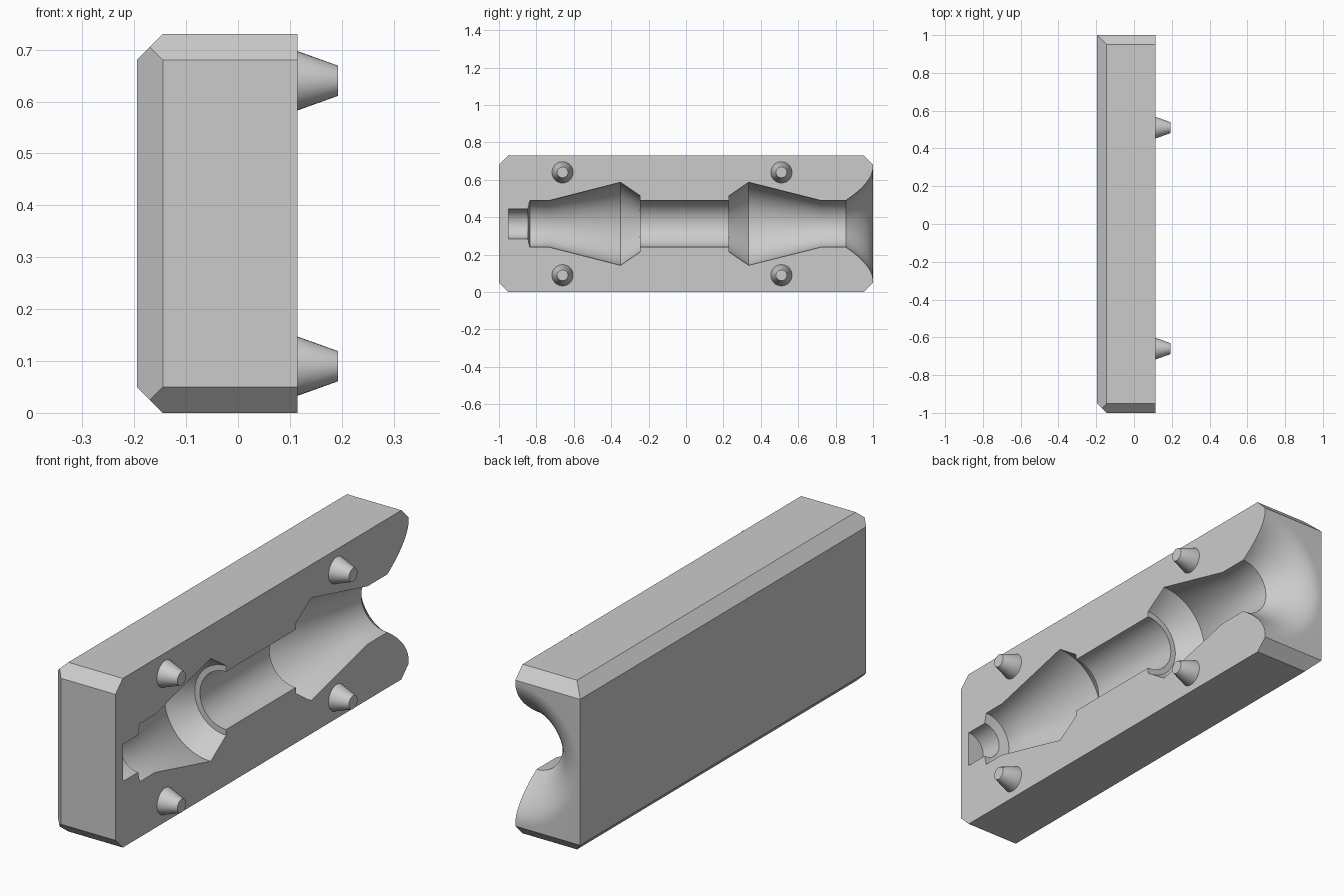
import bpy, bmesh, math
from mathutils import Vector, Matrix

cube = bpy.data.objects.get("Cube")
if cube:
    bpy.data.objects.remove(cube, do_unlink=True)

BACK, SPLIT = -0.195, 0.115     # back face and parting face
HEIGHT, BEVEL = 0.73, 0.05
MID = HEIGHT / 2

grey = bpy.data.materials.new("light_grey")
grey.use_nodes = True
colour = (0.6, 0.6, 0.6, 1)
grey.diffuse_color = colour
grey.node_tree.nodes["Principled BSDF"].inputs["Base Color"].default_value = colour


def make_object(name, bm):
    bmesh.ops.recalc_face_normals(bm, faces=bm.faces)
    mesh = bpy.data.meshes.new(name)
    bm.to_mesh(mesh)
    bm.free()
    mesh.materials.append(grey)
    obj = bpy.data.objects.new(name, mesh)
    bpy.context.collection.objects.link(obj)
    return obj


def activate(obj):
    bpy.ops.object.select_all(action='DESELECT')
    obj.select_set(True)
    bpy.context.view_layer.objects.active = obj


def revolve(profile, segments):
    """Closed solid of (position, radius) points around the y axis."""
    bm = bmesh.new()
    rings = []
    for y, r in profile:
        angles = [math.tau * i / segments for i in range(segments)]
        rings.append([bm.verts.new((r * math.cos(a), y, r * math.sin(a))) for a in angles])
    for a, b in zip(rings, rings[1:]):
        for i in range(segments):
            j = (i + 1) % segments
            bm.faces.new((a[i], a[j], b[j], b[i]))
    bm.faces.new(rings[0])
    bm.faces.new(rings[-1])
    return bm


# Mold block: box with its outer edges sliced off at 45 degrees
bm = bmesh.new()
bmesh.ops.create_cube(bm, size=1)
bmesh.ops.scale(bm, vec=(SPLIT - BACK, 2, HEIGHT), verts=bm.verts)
bmesh.ops.translate(bm, vec=((SPLIT + BACK) / 2, 0, MID), verts=bm.verts)
slopes = [(0, y, z) for y in (-1, 1) for z in (-1, 1)]
slopes += [(-1, 0, 1), (-1, 0, -1), (-1, -1, 0)]
for n in slopes:
    corner = Vector((BACK, n[1], HEIGHT if n[2] > 0 else 0))
    normal = Vector(n).normalized()
    cut = bmesh.ops.bisect_plane(
        bm, geom=bm.verts[:] + bm.edges[:] + bm.faces[:], dist=1e-5,
        plane_co=corner - normal * BEVEL / math.sqrt(2), plane_no=normal, clear_outer=True)
    rim = [e for e in cut["geom_cut"] if isinstance(e, bmesh.types.BMEdge)]
    bmesh.ops.holes_fill(bm, edges=rim, sides=0)
block = make_object("mold_block", bm)

# Cavity profile: stem, two cones, straight neck, and a flared mouth
profile = [(-0.95, 0.08), (-0.845, 0.08), (-0.835, 0.125), (-0.73, 0.125),
           (-0.35, 0.222), (-0.245, 0.15), (-0.245, 0.125), (0.23, 0.125),
           (0.23, 0.15), (0.335, 0.222), (0.72, 0.125), (0.855, 0.125)]
start, bend, end = Vector((0.855, 0.125)), Vector((1, 0.223)), Vector((1, 0.305))
for i in range(1, 13):
    t = i / 12
    profile.append(tuple(start * (1 - t) ** 2 + bend * 2 * t * (1 - t) + end * t * t))
profile.append((1.05, 0.305))
bm = revolve(profile, 80)
bmesh.ops.translate(bm, vec=(SPLIT, 0, MID), verts=bm.verts)
cutter = make_object("cavity_cutter", bm)
cutter.hide_render = True

hollow = block.modifiers.new("cavity", 'BOOLEAN')
hollow.operation = 'DIFFERENCE'
hollow.solver = 'EXACT'
hollow.object = cutter
activate(block)
bpy.ops.object.modifier_apply(modifier=hollow.name)
bpy.data.objects.remove(cutter, do_unlink=True)
bpy.ops.object.shade_smooth_by_angle(angle=math.radians(25))

# Tapered locating pins on the parting face
for end_name, y in (("front", -0.66), ("back", 0.51)):
    for level, z in (("lower", 0.09), ("upper", 0.64)):
        bm = revolve([(-0.01, 0.057), (0, 0.057), (0.078, 0.029)], 32)
        turn = Matrix.Translation((SPLIT, y, z)) @ Matrix.Rotation(-math.pi / 2, 4, 'Z')
        bmesh.ops.transform(bm, matrix=turn, verts=bm.verts)
        pin = make_object(f"{level}_{end_name}_pin", bm)
        activate(pin)
        bpy.ops.object.shade_smooth_by_angle(angle=math.radians(30))
